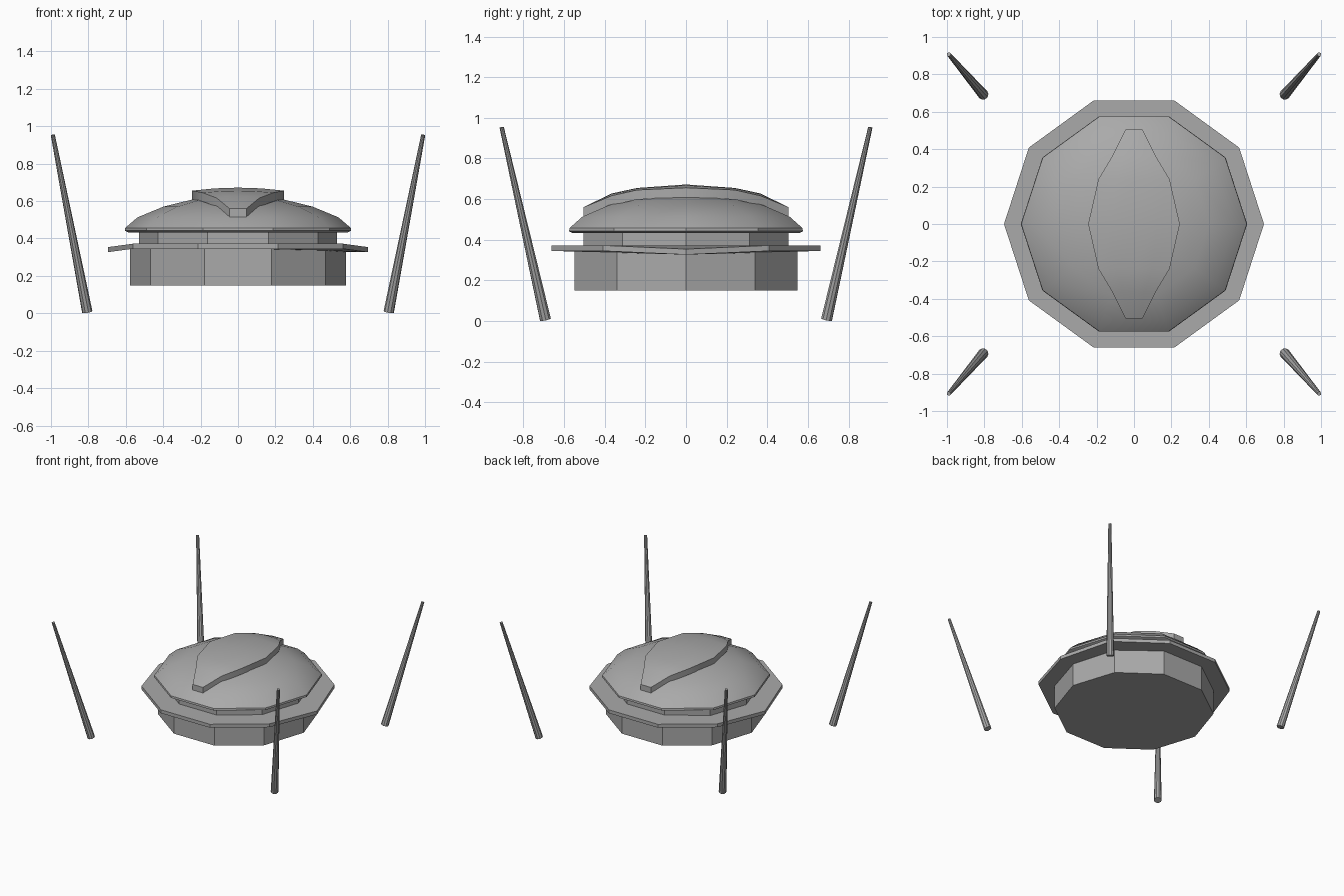
import bpy
import math
from mathutils import Vector

cube = bpy.data.objects.get("Cube")
if cube:
    bpy.data.objects.remove(cube)

SIDES = 10

grey = bpy.data.materials.new("Plain grey")
grey.use_nodes = True
grey.diffuse_color = (0.4, 0.4, 0.4, 1)
grey.node_tree.nodes["Principled BSDF"].inputs["Base Color"].default_value = (0.4, 0.4, 0.4, 1)


def loft(name, rings):
    """Skin equal-sized rings of points, listed bottom to top, and cap both ends."""
    n = len(rings[0])
    verts = [p for ring in rings for p in ring]
    faces = [tuple(reversed(range(n))), tuple(range(len(verts) - n, len(verts)))]
    for k in range(len(rings) - 1):
        for i in range(n):
            a, b = k * n + i, k * n + (i + 1) % n
            faces.append((a, b, b + n, a + n))
    mesh = bpy.data.meshes.new(name)
    mesh.from_pydata(verts, [], faces)
    mesh.materials.append(grey)
    obj = bpy.data.objects.new(name, mesh)
    bpy.context.collection.objects.link(obj)
    bpy.ops.object.select_all(action="DESELECT")
    obj.select_set(True)
    bpy.context.view_layer.objects.active = obj
    bpy.ops.object.shade_smooth_by_angle(angle=math.radians(30))
    return obj


def ring(radius, z):
    step = math.tau / SIDES
    return [(radius * math.cos(i * step), radius * math.sin(i * step), z) for i in range(SIDES)]


# Ten-sided drum, neck and dome
loft("base_drum", [ring(0.578, 0.15), ring(0.578, 0.355)])
loft("neck", [ring(0.53, 0.36), ring(0.53, 0.44)])
dome_profile = [(0.585, 0.432), (0.605, 0.442), (0.603, 0.457), (0.537, 0.513),
                (0.4, 0.57), (0.25, 0.607), (0.1, 0.622)]
loft("dome", [ring(r, z) for r, z in dome_profile])

# Flange whose two side corners droop slightly
flange = loft("flange", [ring(0.695, 0.345), ring(0.695, 0.372)])
for v in flange.data.vertices:
    if abs(v.co.x) > 0.65:
        v.co.z -= 0.018

# Leaf-shaped roof cap: stations of (y, half width, edge height, ridge height)
half = [(0.505, 0.045, 0.56, 0.56), (0.365, 0.115, 0.617, 0.628),
        (0.24, 0.19, 0.645, 0.655), (0, 0.245, 0.656, 0.672)]
stations = [(-y, w, e, r) for y, w, e, r in half] + half[-2::-1]
thick = 0.047
sections = []
for y, w, edge, ridge in stations:
    mid = edge + (ridge - edge) * 0.75
    sections.append([(-w, y, edge - thick), (-w, y, edge), (-w / 2, y, mid), (0, y, ridge),
                     (w / 2, y, mid), (w, y, edge), (w, y, edge - thick)])
loft("roof_cap", sections)

# Four tapered poles leaning outward
for side, sx in (("left", 1), ("right", -1)):
    for end, sy in (("front", -1), ("back", 1)):
        foot = Vector((sx * 0.806, sy * 0.692, 0.008))
        tip = Vector((sx * 0.99, sy * 0.907, 0.953))
        turn = (tip - foot).to_track_quat("Z", "Y")
        loft(f"pole_{end}_{side}",
             [[p + turn @ Vector(c) for c in ring(r, 0)] for p, r in ((foot, 0.028), (tip, 0.011))])
